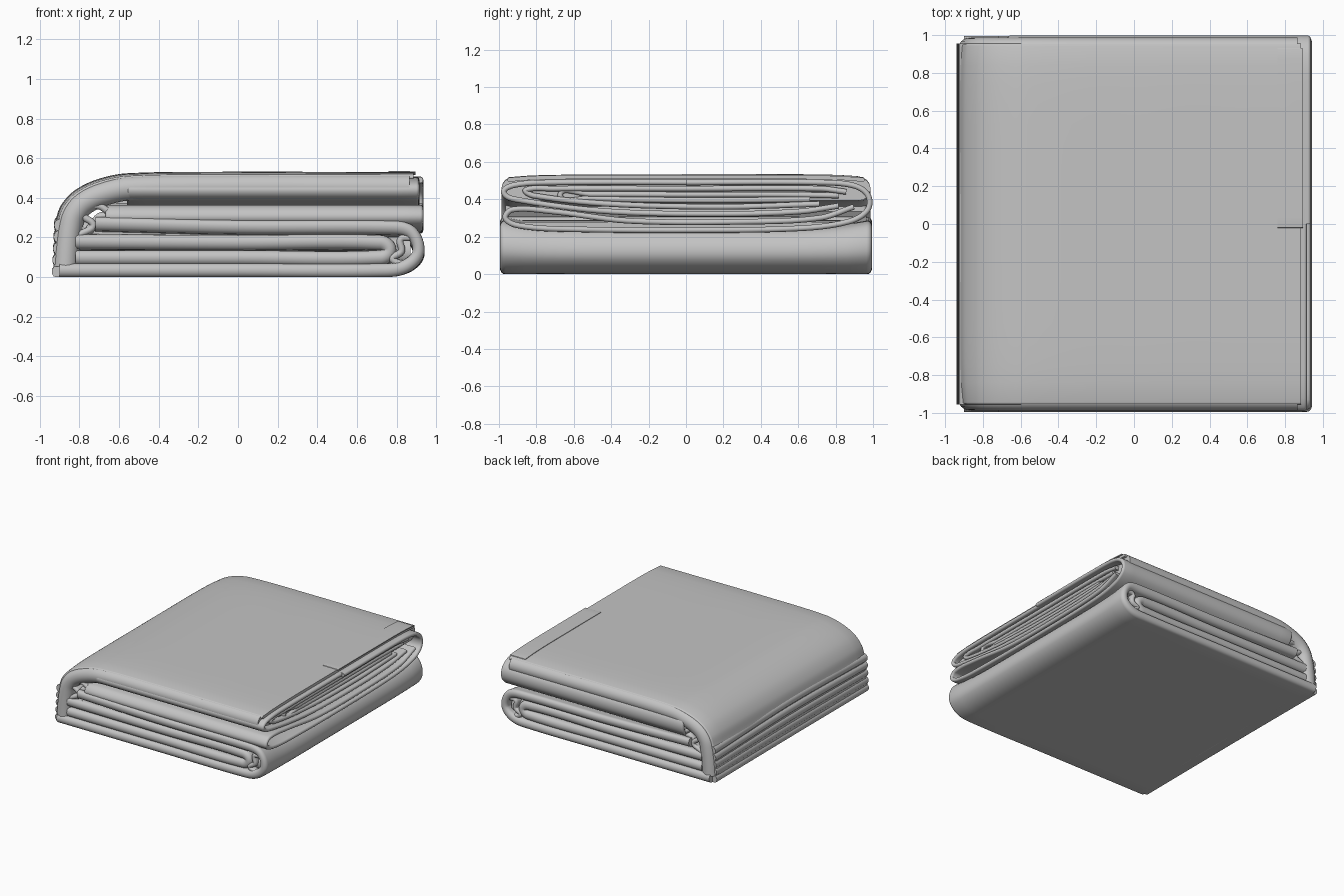
import bpy, bmesh, math
from mathutils import Vector

if "Cube" in bpy.data.objects:
    bpy.data.objects.remove(bpy.data.objects["Cube"], do_unlink=True)

cloth = bpy.data.materials.new("grey cloth")
cloth.use_nodes = True
GREY = (0.55, 0.55, 0.55, 1)
cloth.diffuse_color = GREY
bsdf = cloth.node_tree.nodes["Principled BSDF"]
bsdf.inputs["Base Color"].default_value = GREY
bsdf.inputs["Roughness"].default_value = 0.8
parts = []


def smooth_path(pts, steps=7):
    """Hermite curve through the points, returned as (point, tangent) pairs."""
    p = [Vector(q) for q in pts]
    last = len(p) - 1
    tan = [(p[min(i + 1, last)] - p[max(i - 1, 0)]).normalized() for i in range(last + 1)]
    out = []
    for i in range(last):
        size = (p[i + 1] - p[i]).length
        for k in range(steps):
            t = k / steps
            out.append(p[i] * (2*t**3 - 3*t**2 + 1) + tan[i] * size * (t**3 - 2*t**2 + t)
                       + p[i + 1] * (3*t**2 - 2*t**3) + tan[i + 1] * size * (t**3 - t**2))
    out.append(p[last])
    n = len(out) - 1
    return [(out[i], (out[min(i + 1, n)] - out[max(i - 1, 0)]).normalized())
            for i in range(n + 1)]


def sheet(name, pts, lo, hi, thick, along="y", droop=0.0, lift=0.0):
    """Sweep a round-edged layer of cloth along a folded path.
    along: axis of the layer's width; the path lies in the other axis and z."""
    r = thick / 2
    n_w, n_r = 18, 8
    ring = [(lo + r + (hi - lo - thick) * i / n_w, r) for i in range(n_w + 1)]
    for k in range(1, n_r):
        a = math.pi / 2 - math.pi * k / n_r
        ring.append((hi - r + r * math.cos(a), r * math.sin(a)))
    ring += [(lo + hi - w, -h) for w, h in ring]
    bm = bmesh.new()
    rows = []
    for p, t in smooth_path(pts):
        normal = Vector((-t.y, t.x))
        row = []
        for w, h in ring:
            q = p + normal * (h + droop * abs(w) ** 8)
            z = max(0.0, q.y * (1 + lift * abs(w) ** 6))
            row.append(bm.verts.new((q.x, w, z) if along == "y" else (w, q.x, z)))
        rows.append(row)
    m = len(ring)
    for a, b in zip(rows, rows[1:]):
        for i in range(m):
            bm.faces.new((a[i], a[(i + 1) % m], b[(i + 1) % m], b[i]))
    bm.faces.new(rows[0])
    bm.faces.new(rows[-1])
    bmesh.ops.recalc_face_normals(bm, faces=bm.faces)
    me = bpy.data.meshes.new(name)
    bm.to_mesh(me)
    bm.free()
    me.materials.append(cloth)
    ob = bpy.data.objects.new(name, me)
    bpy.context.collection.objects.link(ob)
    parts.append(ob)


# Bottom layer, rolled up and over at the left (+x) side
sheet("bottom_roll",
      [(-0.90, .03), (0, .03), (.74, .03), (.84, .045), (.905, .095), (.905, .155),
       (.86, .205), (.76, .218), (0, .22), (-.72, .235)],
      -.995, .995, .06, lift=.18)

# Pleats held inside the roll, with filling folds behind them
sheet("inner_pleat",
      [(-.82, .09), (0, .09), (.72, .09), (.765, .125), (.72, .16), (0, .16), (-.82, .165)],
      -.98, .98, .07, lift=.12)
sheet("filling_fold", [(-.78, .225), (0, .22), (.6, .22)], -.93, .93, .12)
sheet("end_filling", [(.70, .128), (.87, .128)], -.95, .95, .15)
sheet("left_tuck", [(.87, .20), (.82, .19), (.825, .13), (.78, .09), (.87, .06)],
      -.98, .98, .035)
sheet("right_tuck",
      [(-.64, .32), (-.71, .36), (-.79, .325), (-.73, .26), (-.80, .20), (-.70, .20)],
      -.965, .965, .035)
sheet("right_inner_fold", [(-.66, .31), (-.70, .30), (-.74, .25), (-.82, .14), (-.80, .09)],
      -.955, .955, .045)

# Upper bundle: layers wrapped round one another across the depth
bundle = [
    ("outer_wrap", -.67, .935,
     [(0, .49), (.7, .49), (.88, .473), (.955, .42), (.95, .34), (.85, .28), (.6, .245),
      (0, .235), (-.6, .24), (-.85, .255), (-.945, .295), (-.91, .345), (-.7, .335),
      (-.3, .285), (.3, .28), (.7, .30), (.88, .36)]),
    ("upper_wrap", -.56, .915,
     [(.3, .49), (-.7, .49), (-.9, .476), (-.955, .435), (-.87, .395), (-.4, .335),
      (.2, .322), (.6, .335), (.8, .365)]),
    ("middle_fold", -.5, .90,
     [(.84, .44), (.7, .457), (0, .457), (-.7, .457), (-.84, .45), (-.80, .42), (-.4, .375),
      (.2, .36), (.7, .375)]),
    ("core_fold", -.5, .89,
     [(.8, .42), (.5, .425), (0, .425), (-.5, .427), (-.66, .423), (-.5, .405), (.1, .395),
      (.65, .40)]),
]
for name, lo, hi, pts in bundle:
    sheet(name, [(y * 1.02, z) for y, z in pts], lo, hi, .03, along="x")

# Thick top fold bending over and down the right (-x) side
sheet("top_fold",
      [(.865, .455), (.4, .456), (0, .457), (-.55, .449), (-.69, .418), (-.781, .372),
       (-.828, .315), (-.848, .25), (-.862, .15), (-.87, .05)],
      -.987, .987, .125)

# Stacked fold edges on the right side
for i in range(5):
    z = .03 + .062 * i
    sheet(f"side_pleat_{i + 1}", [(-.955, z * .94), (0, z), (.955, z * .9)],
          -.94 + .003 * i, -.82, .066, along="x")

# Smooth top cover, drooping along its edges
sheet("top_cover",
      [(.885, .519), (.5, .52), (0, .521), (-.56, .513), (-.71, .482), (-.82, .427),
       (-.885, .355), (-.912, .28)],
      -.955, .955, .022, droop=.022)

# Thin stitched hem at the open edge of the cover
sheet("cover_hem", [(.895, .530), (.83, .5305), (.76, .5305)], -.02, .93, .008, droop=.022)

bpy.ops.object.select_all(action="DESELECT")
for ob in parts:
    ob.select_set(True)
bpy.context.view_layer.objects.active = parts[0]
bpy.ops.object.shade_smooth_by_angle(angle=math.radians(40))
